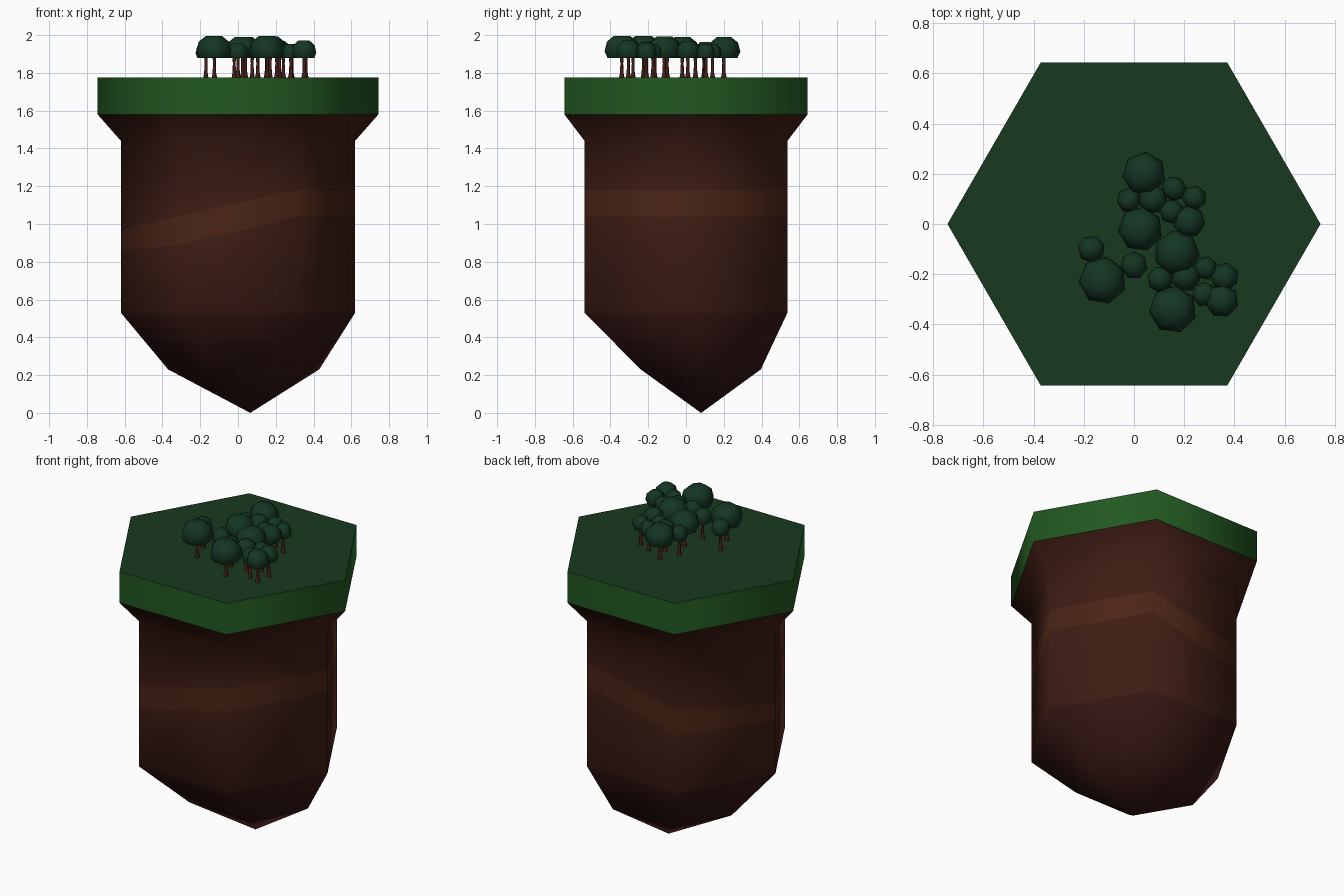
import bpy, bmesh, random
from math import cos, sin, tau, radians

if "Cube" in bpy.data.objects:
    bpy.data.objects.remove(bpy.data.objects["Cube"])

random.seed(4)


def material(name, rgb):
    m = bpy.data.materials.new(name)
    m.diffuse_color = (*rgb, 1)
    m.use_nodes = True
    m.node_tree.nodes["Principled BSDF"].inputs["Base Color"].default_value = m.diffuse_color
    return m


grass_top = material("grass_top", (0.009, 0.042, 0.013))
grass_side = material("grass_side", (0.016, 0.098, 0.015))
soil = material("soil", (0.050, 0.012, 0.007))
clay = material("clay", (0.070, 0.018, 0.008))
rock = material("rock", (0.036, 0.008, 0.007))
leaf = material("leaf", (0.007, 0.036, 0.017))
bark = material("bark", (0.060, 0.012, 0.008))


def ring(n, r, z, centre=(0, 0), turn=0.0, ry=None):
    """n-sided ring; z is one height or a list of heights per corner."""
    zs = z if isinstance(z, list) else [z] * n
    ry = ry or r
    return [(centre[0] + r * cos(turn + tau * i / n),
             centre[1] + ry * sin(turn + tau * i / n), zs[i]) for i in range(n)]


def loft(name, rings, mats, band_mats=None, top=None, tip=None, bottom=False, angle=65):
    """Skin rings from bottom to top, with optional caps and a bottom tip."""
    bm = bmesh.new()
    rows = [[bm.verts.new(p) for p in r] for r in rings]
    n = len(rows[0])
    for k, (a, b) in enumerate(zip(rows, rows[1:])):
        for i in range(n):
            f = bm.faces.new((a[i], a[(i + 1) % n], b[(i + 1) % n], b[i]))
            f.material_index = band_mats[k] if band_mats else 0
    if top is not None:
        bm.faces.new(rows[-1]).material_index = top
    if bottom:
        bm.faces.new(rows[0][::-1])
    if tip:
        t = bm.verts.new(tip)
        for i in range(n):
            f = bm.faces.new((t, rows[0][(i + 1) % n], rows[0][i]))
            f.material_index = len(mats) - 1
    me = bpy.data.meshes.new(name)
    bm.to_mesh(me)
    bm.free()
    ob = bpy.data.objects.new(name, me)
    bpy.context.collection.objects.link(ob)
    for m in mats:
        me.materials.append(m)
    bpy.ops.object.select_all(action='DESELECT')
    ob.select_set(True)
    bpy.context.view_layer.objects.active = ob
    bpy.ops.object.shade_smooth_by_angle(angle=radians(angle))
    return ob


# Grass slab
loft("grass_slab", [ring(6, 0.743, 1.58), ring(6, 0.743, 1.775)],
     [grass_side, grass_top], top=1)

# Earth column with a slanting clay layer and a pointed rock base
clay_low = [1.04, 1.04, 0.89, 0.86, 0.89, 1.04]
clay_high = [1.18, 1.18, 1.04, 0.97, 1.04, 1.18]
loft("earth_column",
     [ring(6, 0.40, 0.23, (0.03, 0.078), ry=0.367), ring(6, 0.62, 0.53),
      ring(6, 0.62, clay_low), ring(6, 0.62, clay_high),
      ring(6, 0.62, 1.44), ring(6, 0.743, 1.58)],
     [soil, clay, rock], band_mats=[2, 0, 1, 0, 0], tip=(0.065, 0.08, 0))

# Trees: x, y, crown radius
trees = [
    (0.04, 0.20, .088), (-0.02, 0.095, .05), (0.075, 0.10, .06), (0.16, 0.14, .05),
    (0.24, 0.105, .05), (0.22, 0.01, .065), (0.15, 0.05, .05), (0.025, -0.02, .09),
    (-0.17, -0.10, .055), (-0.125, -0.225, .096), (0.0, -0.165, .055),
    (0.17, -0.115, .092), (0.105, -0.22, .053), (0.205, -0.21, .06),
    (0.285, -0.175, .048), (0.36, -0.21, .057), (0.28, -0.28, .05),
    (0.35, -0.305, .068), (0.155, -0.34, .096)]
crown_profile = [(0.45, 0.08), (0.82, 0.0), (1.0, 0.30), (0.86, 0.72), (0.45, 0.97)]
trunk_profile = [(0.016, 1.77), (0.010, 1.80), (0.008, 1.85), (0.011, 1.90)]
for i, (x, y, r) in enumerate(trees):
    turn = random.uniform(0, tau)
    base, height = 1.878, 0.03 + 0.96 * r
    loft(f"trunk_{i}", [ring(6, tr, z, (x, y), turn) for tr, z in trunk_profile],
         [bark], top=0)
    loft(f"crown_{i}", [ring(7, r * s, base + height * h, (x, y), turn)
                        for s, h in crown_profile], [leaf], top=0, bottom=True)
